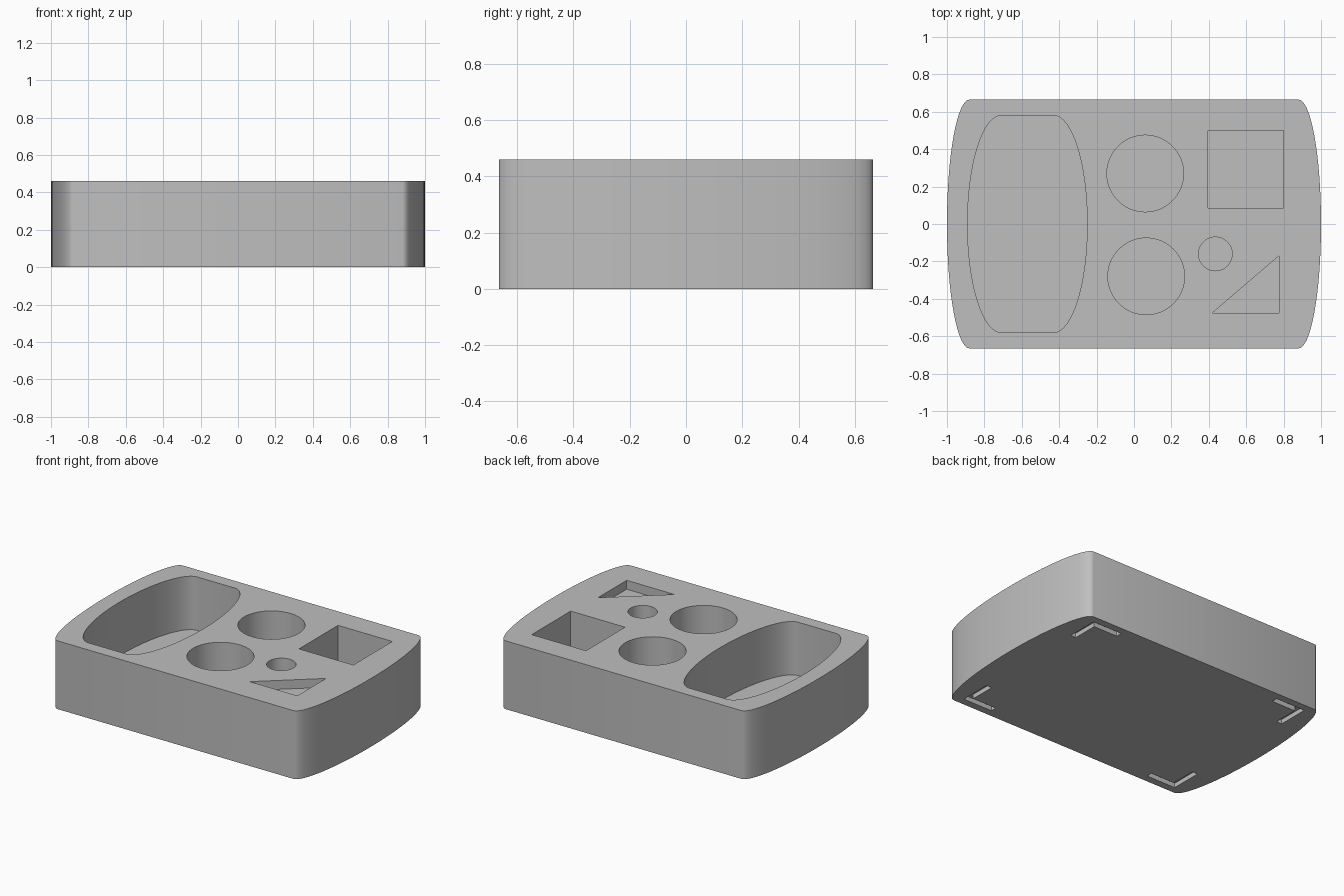
import bpy, bmesh, math

if "Cube" in bpy.data.objects:
    bpy.data.objects.remove(bpy.data.objects["Cube"])

H = 0.46          # body height
DEPTH = 0.36      # deep pockets
SHALLOW = 0.06    # triangular pocket
GROOVE = 0.03     # corner grooves underneath

grey = bpy.data.materials.new("light grey")
grey.diffuse_color = (0.52, 0.52, 0.52, 1)
grey.use_nodes = True
grey.node_tree.nodes["Principled BSDF"].inputs["Base Color"].default_value = grey.diffuse_color


def barrel(cx, flat, bulge, half_y, n=32):
    """Straight front and back, half-elliptical ends."""
    pts = []
    for side in (1, -1):
        for i in range(n + 1):
            a = -math.pi / 2 + math.pi * i / n
            pts.append((cx + side * (flat + bulge * math.cos(a)),
                        side * half_y * math.sin(a)))
    return pts


def circle(cx, cy, r, n=64):
    return [(cx + r * math.cos(2 * math.pi * i / n),
             cy + r * math.sin(2 * math.pi * i / n)) for i in range(n)]


def add_prism(bm, outline, z0, z1):
    bottom = bm.faces.new([bm.verts.new((x, y, z0)) for x, y in outline])
    ext = bmesh.ops.extrude_face_region(bm, geom=[bottom])
    for v in ext["geom"]:
        if isinstance(v, bmesh.types.BMVert):
            v.co.z = z1


def make_object(name, prisms):
    bm = bmesh.new()
    for p in prisms:
        add_prism(bm, *p)
    bmesh.ops.recalc_face_normals(bm, faces=bm.faces)
    mesh = bpy.data.meshes.new(name)
    bm.to_mesh(mesh)
    bm.free()
    mesh.materials.append(grey)
    obj = bpy.data.objects.new(name, mesh)
    bpy.context.collection.objects.link(obj)
    return obj


# Tray body
body = make_object("tray_body", [(barrel(0, 0.88, 0.12, 0.665), 0, H)])

# Pockets in the top
top = H + 0.1
floor = H - DEPTH
pockets = [
    (barrel(-0.57, 0.14, 0.18, 0.58), floor, top),
    (circle(0.06, 0.27, 0.205), floor, top),
    (circle(0.065, -0.28, 0.205), floor, top),
    (circle(0.435, -0.16, 0.09), floor, top),
    ([(0.395, 0.085), (0.80, 0.085), (0.80, 0.50), (0.395, 0.50)], floor, top),
    ([(0.42, -0.475), (0.775, -0.475), (0.775, -0.17)], H - SHALLOW, top),
]

# L-shaped grooves under the four corners
corner = [(0.84, 0.615), (0.62, 0.615), (0.62, 0.575),
          (0.80, 0.575), (0.80, 0.40), (0.84, 0.40)]
for sx in (1, -1):
    for sy in (1, -1):
        pockets.append(([(sx * x, sy * y) for x, y in corner], -0.1, GROOVE))

cutter = make_object("pocket_cutter", pockets)
cutter.hide_render = True

# Cut the pockets and keep the result as plain mesh
mod = body.modifiers.new("pockets", "BOOLEAN")
mod.operation = "DIFFERENCE"
mod.solver = "EXACT"
mod.object = cutter
bpy.context.view_layer.update()
deps = bpy.context.evaluated_depsgraph_get()
result = bpy.data.meshes.new_from_object(body.evaluated_get(deps))
body.modifiers.clear()
body.data = result
bpy.data.objects.remove(cutter)
result.materials.clear()
result.materials.append(grey)
for f in result.polygons:
    f.material_index = 0

# Smooth curved walls, crisp rims
bpy.context.view_layer.objects.active = body
body.select_set(True)
bpy.ops.object.shade_smooth_by_angle(angle=math.radians(30))
